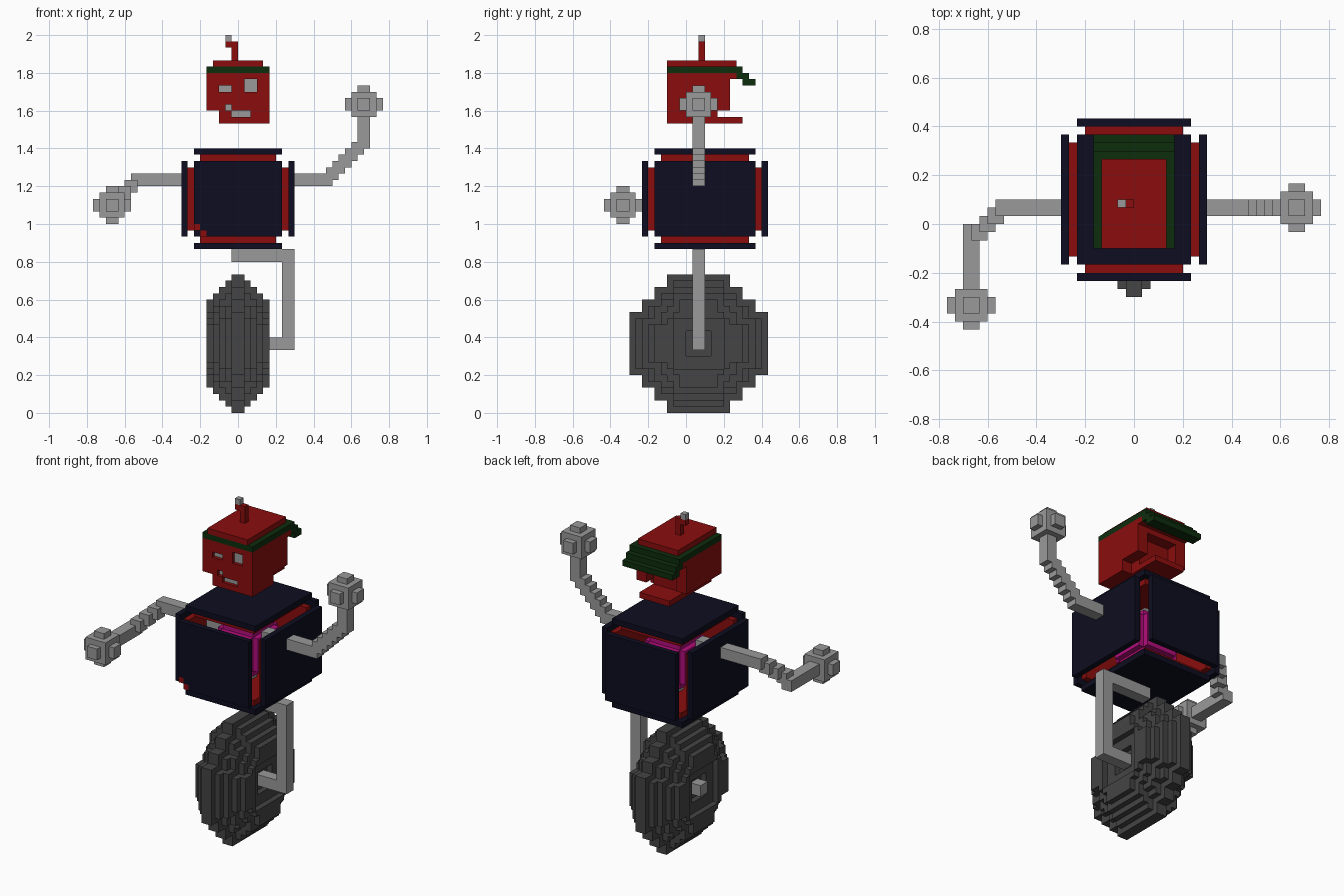
import bpy
import bmesh
from mathutils import Vector

cube = bpy.data.objects.get("Cube")
if cube:
    bpy.data.objects.remove(cube, do_unlink=True)

U = 1 / 30  # size of one block


def material(name, rgb):
    m = bpy.data.materials.new(name)
    m.use_nodes = True
    m.diffuse_color = (*rgb, 1)
    m.node_tree.nodes["Principled BSDF"].inputs["Base Color"].default_value = (*rgb, 1)
    return m


RED = material("red", (0.258, 0.004, 0.004))
NAVY = material("navy", (0.004, 0.004, 0.015))
GREY = material("light_grey", (0.32, 0.32, 0.32))
TYRE = material("dark_grey", (0.058, 0.058, 0.058))
GREEN = material("dark_green", (0.004, 0.026, 0.004))
PINK = material("magenta", (0.45, 0.004, 0.2))


def blocks(box):
    x0, x1, y0, y1, z0, z1 = box
    return {(x, y, z) for x in range(x0, x1) for y in range(y0, y1) for z in range(z0, z1)}


def part(name, mat, boxes, cuts=()):
    """Fill boxes (x0, x1, y0, y1, z0, z1) with blocks, remove cuts, skin the outside."""
    cells = set().union(*map(blocks, boxes))
    for c in cuts:
        cells -= blocks(c)
    bm = bmesh.new()
    verts = {}

    def vert(p):
        if p not in verts:
            verts[p] = bm.verts.new(Vector(p) * U)
        return verts[p]

    for c in sorted(cells):
        for axis in range(3):
            for side in (0, 1):
                n = list(c)
                n[axis] += 2 * side - 1
                if tuple(n) in cells:
                    continue
                quad = []
                for a, b in ((0, 0), (1, 0), (1, 1), (0, 1)):
                    p = list(c)
                    p[axis] += side
                    p[(axis + 1) % 3] += a
                    p[(axis + 2) % 3] += b
                    quad.append(vert(tuple(p)))
                bm.faces.new(quad if side else quad[::-1])
    bmesh.ops.dissolve_limit(bm, angle_limit=0.01, verts=bm.verts[:], edges=bm.edges[:])
    me = bpy.data.meshes.new(name)
    bm.to_mesh(me)
    bm.free()
    me.materials.append(mat)
    ob = bpy.data.objects.new(name, me)
    bpy.context.collection.objects.link(ob)
    return ob


def around(cx, cy, cz, hx, hy, hz):
    return (cx - hx, cx + hx, cy - hy, cy + hy, cz - hz, cz + hz)


def ball(x, y, z):
    return [around(x, y, z, *h) for h in ((2, 2, 2), (3, 1, 1), (1, 3, 1), (1, 1, 3))]


def rod(*corners):
    return [(x, x + 2, y, y + 2, z, z + 2) for x, y, z in corners]


# Wheel: discs that shrink toward both sides, with a stepped hub recess
discs = []
for half, r in ((1, 11), (2, 10), (3, 9), (4, 8), (5, 7)):
    for dy, dz in ((r, round(r * .42)), (r - 2, round(r * .64)),
                   (round(r * .64), r - 2), (round(r * .45), r)):
        discs.append(around(0, 2, 11, half, dy, dz))
recess = []
for x0, x1, h in ((4, 5, 4), (3, 4, 2)):
    recess += [(x0, x1, 2 - h, 2 + h, 11 - h, 11 + h), (-x1, -x0, 2 - h, 2 + h, 11 - h, 11 + h)]
part("wheel", TYRE, discs, recess)

# Bent leg with the axle
part("leg", GREY, [(-5, 9, 1, 3, 10, 12), (7, 9, 1, 3, 10, 26), (-1, 9, 1, 3, 24, 26)])

# Torso: outer plates over smaller red panels
part("front_plate", NAVY, [(-7, 7, -7, -6, 28, 40)], [(-7, -5, -7, -6, 28, 29), (-7, -6, -7, -6, 29, 30)])
part("front_plate_chip", RED, [(-6, -5, -7, -6, 28, 29), (-7, -6, -7, -6, 29, 30)])
part("back_plate", NAVY, [(-7, 7, 12, 13, 28, 40)])
part("top_plate", NAVY, [(-7, 7, -5, 11, 41, 42)])
part("bottom_plate", NAVY, [(-7, 7, -5, 11, 26, 27)])
part("left_plate", NAVY, [(8, 9, -5, 11, 28, 40)])
part("right_plate", NAVY, [(-9, -8, -5, 11, 28, 40)])
part("front_panel", RED, [(-6, 6, -6, -5, 29, 39)])
part("back_panel", RED, [(-6, 6, 11, 12, 29, 39)])
part("top_panel", RED, [(-6, 6, -4, 10, 40, 41)])
part("bottom_panel", RED, [(-6, 6, -4, 10, 27, 28)])
part("left_panel", RED, [(7, 8, -4, 10, 29, 39)])
part("right_panel", RED, [(-8, -7, -4, 10, 29, 39)])

# Inner core and its supports
part("core", PINK, [around(0, 3, 34, *h) for h in ((4, 3, 3), (3, 4, 3), (3, 3, 4))])
part("core_post", GREY, [(-1, 1, 2, 4, 28, 30), (-1, 1, 2, 4, 38, 40)])

# Raised left arm and lowered right arm
part("left_arm", GREY, [(4, 15, 1, 3, 36, 38), (19, 21, 1, 3, 42, 47)]
     + rod(*[(13 + i, 1, 36 + i) for i in range(7)]))
part("left_hand", GREY, ball(20, 2, 49))
part("right_arm", GREY, [(-17, -4, 1, 3, 36, 38), (-21, -19, -8, 0, 32, 34)]
     + rod((-18, 0, 35), (-19, -1, 34), (-20, -2, 33)))
part("right_hand", GREY, ball(-20, -10, 33))

# Head with sunken eyes and crooked mouth
face = [(1, 3, 51, 53), (-3, -1, 51, 52), (-2, -1, 48, 49), (-1, 2, 47, 48)]
part("head", RED,
     [(-5, 5, -3, 7, 46, 54), (-5, 5, 7, 8, 53, 54), (-3, 3, 7, 9, 46, 47)],
     [(-5, -3, -3, 7, 46, 48), (3, 5, 3, 7, 46, 48), (-3, 3, 5, 7, 47, 52)]
     + [(a, b, -3, -2, c, d) for a, b, c, d in face])
for name, (a, b, c, d) in zip(("left_eye", "right_eye", "mouth_corner", "mouth"), face):
    ob = part(name, GREY, [(a, b, -3, -2, c, d)])
    ob.scale.y = 0.25                      # thin plate
    ob.location.y = -2 * U * 0.75 - 0.004  # just proud of the recess floor

# Backward cap with brim and antenna
part("cap_brim", GREEN, [(-5, 5, -3, 9, 54, 55), (-5, 5, 8, 10, 53, 54), (-5, 5, 9, 11, 52, 53)])
part("cap_top", RED, [(-4, 4, -3, 8, 55, 56)])
part("antenna", RED, [(-1, 0, 2, 3, 56, 59), (-2, -1, 2, 3, 58, 59)])
part("antenna_tip", GREY, [(-2, -1, 2, 3, 59, 60)])
